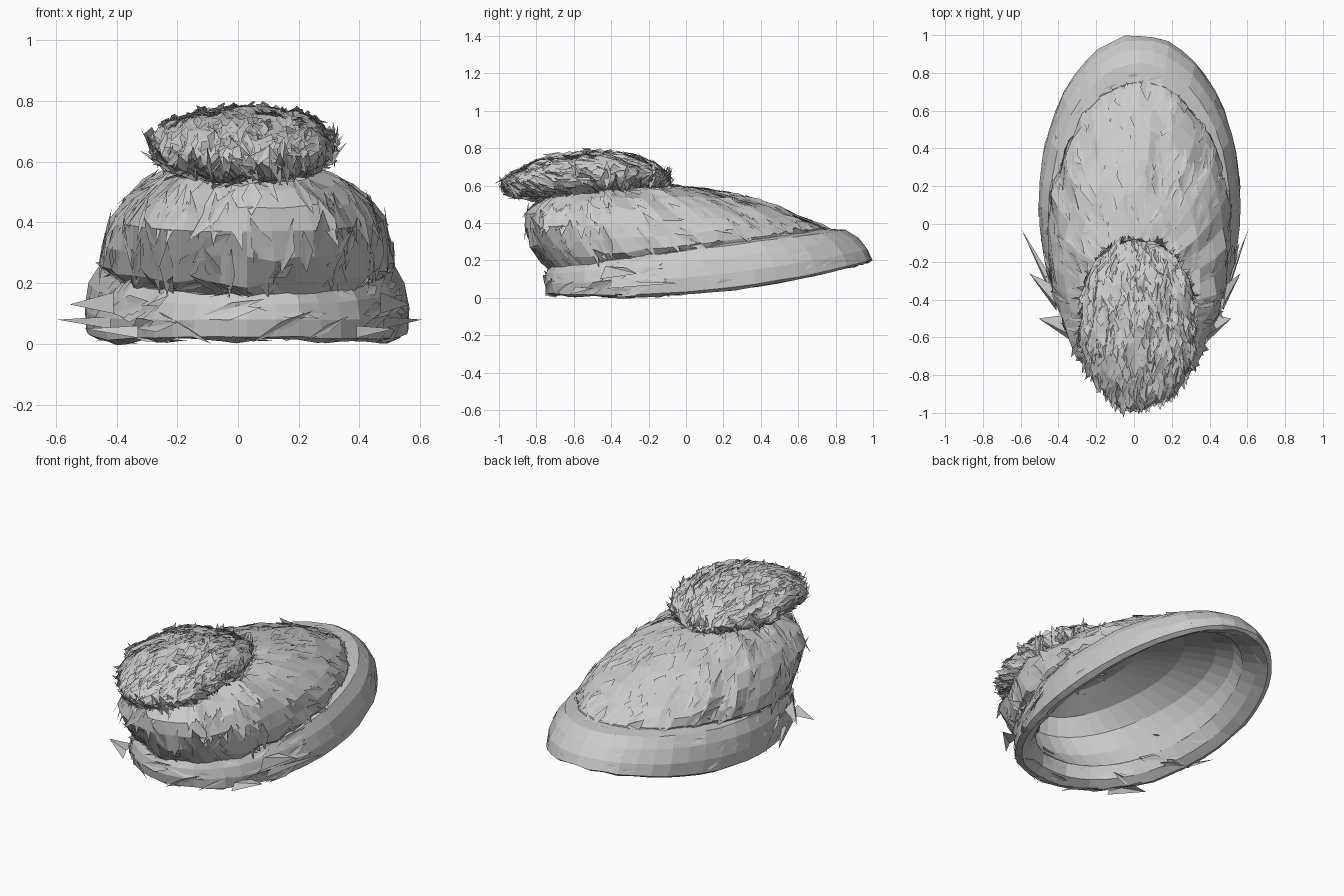
import bpy, bmesh, math, random
from mathutils import Vector, Matrix, noise

if "Cube" in bpy.data.objects:
    bpy.data.objects.remove(bpy.data.objects["Cube"])

random.seed(4)
SEG = 44
CX = 0.03

wool = bpy.data.materials.new("grey wool")
wool.diffuse_color = (0.6, 0.6, 0.6, 1)
wool.use_nodes = True
wool.node_tree.nodes["Principled BSDF"].inputs["Base Color"].default_value = wool.diffuse_color


def finish(bm, name):
    mesh = bpy.data.meshes.new(name)
    bm.to_mesh(mesh)
    bm.free()
    mesh.materials.append(wool)
    ob = bpy.data.objects.new(name, mesh)
    bpy.context.collection.objects.link(ob)
    return ob


def loft(rings, cap=False, egg=0.0):
    """Oval rings: front y, back y, half width, z at front / middle / back."""
    bm = bmesh.new()
    rows = []
    for yf, yb, hw, zf, zm, zb in rings:
        row = []
        for i in range(SEG):
            a = 2 * math.pi * i / SEG
            c, s = -math.cos(a), math.sin(a)
            wide = abs(s) ** (0.88 if c < 0 else 1.0) * (1 - egg * c)
            z = zm + (zb - zf) / 2 * c + ((zf + zb) / 2 - zm) * c * c
            row.append(bm.verts.new((CX + math.copysign(hw * wide, s),
                                     (yf + yb) / 2 + (yb - yf) / 2 * c, z)))
        rows.append(row)
    for a, b in zip(rows, rows[1:]):
        for i in range(SEG):
            j = (i + 1) % SEG
            bm.faces.new((a[i], a[j], b[j], b[i]))
    if cap:
        bm.faces.new(rows[-1])
    bm.normal_update()
    return bm


def roughen(bm, amount, scale=9, front=1.0):
    for v in bm.verts:
        k = front if v.co.y < -0.3 else 1.0
        v.co += v.normal * noise.noise(v.co * scale) * amount * k


def add_flakes(bm, count, length, width, lift, flow, keep=lambda p: True):
    """Scatter thin pointed tufts over the surface, combed along flow."""
    bm.normal_update()
    faces = [f for f in bm.faces if len(f.verts) < 5 and keep(f.calc_center_median())]
    spots = random.choices(faces, [f.calc_area() for f in faces], k=count)
    data = []
    for f in spots:
        vs = [v.co for v in f.verts]
        w = [random.random() + 0.05 for _ in vs]
        p = sum((v * k for v, k in zip(vs, w)), Vector()) / sum(w)
        data.append((p, f.normal.copy()))
    for p, n in data:
        t = flow(p, n)
        t = t - n * t.dot(n)
        if t.length < 1e-4:
            continue
        t = Matrix.Rotation(random.gauss(0, 0.2), 3, n) @ t.normalized()
        s = n.cross(t)
        L, W = length * random.uniform(0.5, 1.3), width * random.uniform(0.5, 1.3)
        h = lift * random.uniform(0.2, 1.2)
        tilt = random.uniform(-0.6, 0.6) * h
        pts = (p - t * L * 0.5 - n * 0.004,
               p - s * W * 0.5 + n * (h * 0.4 + tilt),
               p + t * L * 0.5 + n * h * 0.6,
               p + s * W * 0.5 + n * (h * 0.4 - tilt))
        q = [bm.verts.new((c.x, c.y, max(c.z, 0.002))) for c in pts]
        bm.faces.new((q[0], q[1], q[2]))
        bm.faces.new((q[0], q[2], q[3]))


# Crown, swelling forward over the brim and sloping down to the back
bm = loft([
    (-0.70, 0.75, 0.45, 0.15, 0.24, 0.35),
    (-0.76, 0.74, 0.48, 0.20, 0.28, 0.37),
    (-0.83, 0.70, 0.477, 0.28, 0.34, 0.395),
    (-0.865, 0.62, 0.45, 0.37, 0.41, 0.435),
    (-0.86, 0.50, 0.40, 0.45, 0.477, 0.485),
    (-0.81, 0.34, 0.32, 0.51, 0.535, 0.53),
    (-0.74, 0.18, 0.215, 0.55, 0.573, 0.567),
    (-0.64, 0.02, 0.115, 0.575, 0.60, 0.593),
    (-0.45, -0.15, 0.03, 0.585, 0.60, 0.60),
], cap=True, egg=0.03)
roughen(bm, 0.03, 9, 1.3)
gather = Vector((CX, -0.5, 0.62))
add_flakes(bm, 380, 0.18, 0.06, 0.012, lambda p, n: gather - p)
finish(bm, "crown")

# Turned-up brim, thick band with its underside rolled inward
bm = loft([
    (-0.62, 0.80, 0.415, 0.11, 0.14, 0.26),
    (-0.65, 0.90, 0.45, 0.045, 0.06, 0.215),
    (-0.70, 0.98, 0.50, 0.015, 0.03, 0.19),
    (-0.74, 1.0, 0.53, 0.025, 0.045, 0.205),
    (-0.75, 0.975, 0.535, 0.08, 0.12, 0.26),
    (-0.74, 0.92, 0.515, 0.13, 0.20, 0.32),
    (-0.72, 0.85, 0.48, 0.165, 0.26, 0.36),
    (-0.69, 0.75, 0.44, 0.17, 0.27, 0.365),
])
roughen(bm, 0.012, 9, 1.3)


def around(p, n):
    return Vector((-(p.y - 0.13), p.x, 0.3 * abs(p.x)))


add_flakes(bm, 60, 0.13, 0.04, 0.006, around)
add_flakes(bm, 80, 0.18, 0.05, 0.014, around, lambda p: p.y < -0.1)
finish(bm, "brim")

# Inner lining that makes the hat hollow
bm = loft([
    (-0.62, 0.80, 0.415, 0.11, 0.14, 0.26),
    (-0.72, 0.72, 0.43, 0.22, 0.27, 0.34),
    (-0.79, 0.58, 0.40, 0.36, 0.385, 0.405),
    (-0.76, 0.36, 0.30, 0.46, 0.485, 0.485),
    (-0.60, 0.06, 0.14, 0.53, 0.55, 0.55),
], cap=True)
bmesh.ops.reverse_faces(bm, faces=bm.faces)
finish(bm, "lining")

# Shaggy pompom, flattened, drooping at both ends
bm = bmesh.new()
bmesh.ops.create_icosphere(bm, subdivisions=4, radius=1)
for v in bm.verts:
    x, y, z = v.co
    wide = 0.30 + 0.03 * abs(y)
    v.co = (0.02 + wide * x, -0.53 + 0.44 * y,
            0.66 + 0.018 * y - 0.045 * y * y + (0.115 if z > 0 else 0.125) * z)
roughen(bm, 0.025, 11)
root = Vector((0.02, -0.40, 0.50))


def combed(p, n):
    if p.z > 0.66:
        return Vector((0.5 * (p.x - 0.02), -1, 0))
    return p - root


add_flakes(bm, 900, 0.13, 0.042, 0.022, combed)
finish(bm, "pompom")

# Long frayed slivers lying along the sides of the brim
bm = bmesh.new()
for side in (-1, 1):
    for tip, base, z, h in (((0.60, -0.03), (0.45, -0.42), 0.08, 0.0),
                            ((0.56, -0.26), (0.44, -0.46), 0.13, 0.03),
                            ((0.51, -0.50), (0.36, -0.62), 0.05, 0.0)):
        a = Vector((0.005 + side * tip[0], tip[1], z))
        b = Vector((CX + side * base[0], base[1], z - 0.03))
        c = Vector((CX + side * (base[0] + 0.02), base[1] + 0.14, z + h))
        d = b + Vector((0, 0.03, h + 0.04))
        q = [bm.verts.new(p) for p in (a, b, c, d)]
        bm.faces.new((q[0], q[1], q[3]))
        bm.faces.new((q[0], q[3], q[2]))
finish(bm, "frayed_edge")
